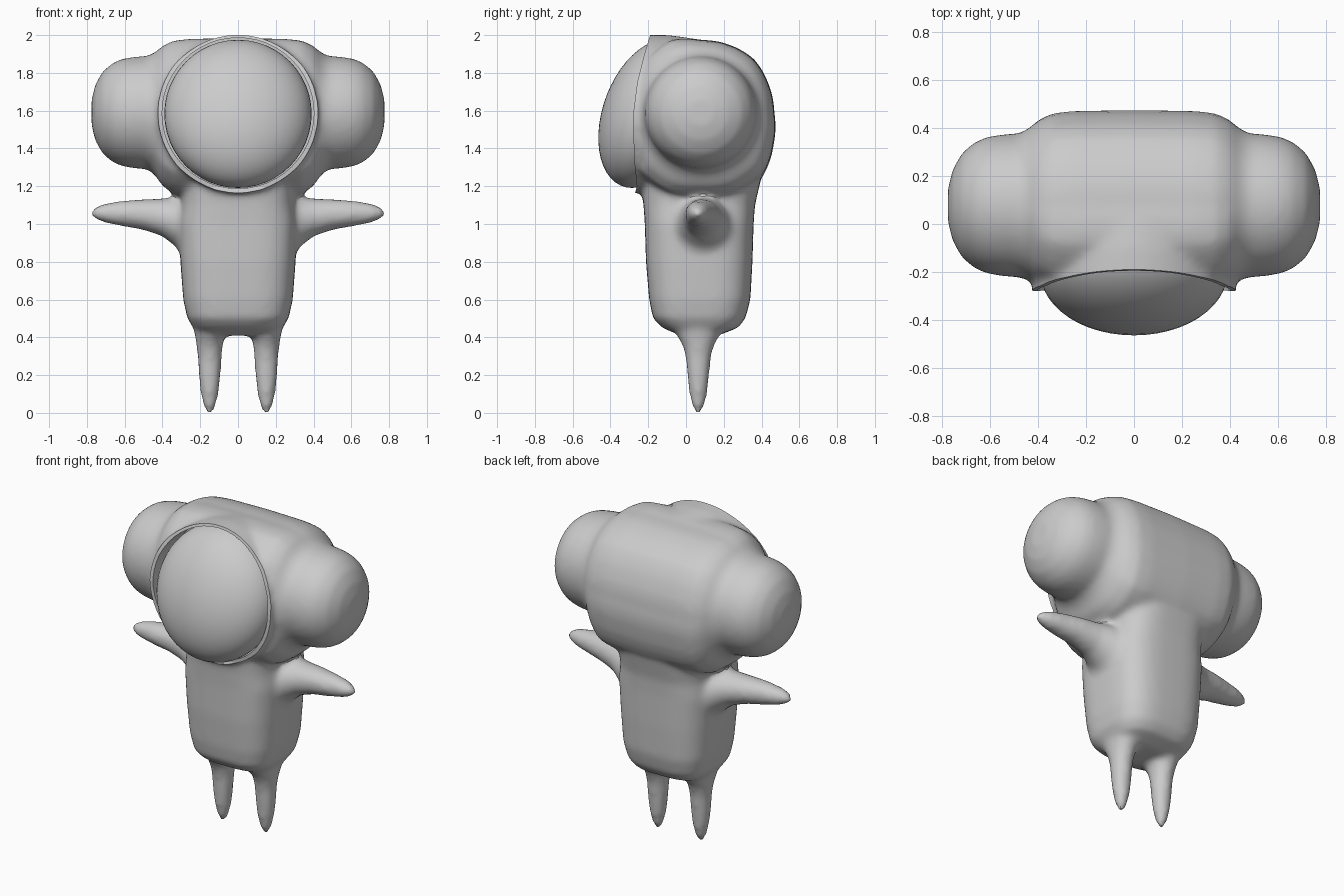
import bpy, bmesh
from math import cos, sin, pi, copysign
from mathutils import Vector

if "Cube" in bpy.data.objects:
    bpy.data.objects.remove(bpy.data.objects["Cube"])

N = 48


def mesh_object(name, bm):
    bmesh.ops.recalc_face_normals(bm, faces=bm.faces)
    me = bpy.data.meshes.new(name)
    bm.to_mesh(me)
    bm.free()
    ob = bpy.data.objects.new(name, me)
    bpy.context.collection.objects.link(ob)
    return ob


def loft(bm, rings):
    """Skin a list of point rings and cap both ends."""
    vs = [[bm.verts.new(p) for p in r] for r in rings]
    n = len(vs[0])
    for a, b in zip(vs, vs[1:]):
        for i in range(n):
            j = (i + 1) % n
            bm.faces.new((a[i], a[j], b[j], b[i]))
    bm.faces.new(vs[0])
    bm.faces.new(vs[-1])


def oval(c, ru, rv, axis, n=2.0):
    """Superellipse ring around c, perpendicular to the axis."""
    pts = []
    for i in range(N):
        a = 2 * pi * i / N
        u = ru * copysign(abs(cos(a)) ** (2 / n), cos(a))
        v = rv * copysign(abs(sin(a)) ** (2 / n), sin(a))
        off = {'x': (0, u, v), 'y': (u, 0, v), 'z': (u, v, 0)}[axis]
        pts.append(Vector(c) + Vector(off))
    return pts


bm = bmesh.new()

# Head with side lobes: side profile in polar radii, blending outward to a circle
profile = [.39, .39, .40, .39, .385, .42, .41, .37,
           .35, .37, .46, .47, .45, .47, .47, .42]


def head_ring(x, t, r):
    pts = []
    for i in range(N):
        k = i * 16 / N
        a, f = int(k), k % 1
        p = profile[a] * (1 - f) + profile[(a + 1) % 16] * f
        q = p * (1 - t) + r * t
        ang = 2 * pi * i / N
        pts.append((x, .078 + q * cos(ang), 1.59 + q * sin(ang)))
    return pts


half = [(.25, .04, .3), (.34, .13, .3), (.40, .42, .3), (.44, .8, .3), (.48, 1, .30),
        (.55, 1, .295), (.61, 1, .285), (.66, 1, .265), (.715, 1, .22), (.755, 1, .15), (.775, 1, .07)]
loft(bm, [head_ring(-x, t, r) for x, t, r in reversed(half)]
     + [head_ring(0, 0, .3)] + [head_ring(*h) for h in half])

# Raised collar around the face
loft(bm, [oval((0, y, 1.584), rx, rz, 'y') for y, rx, rz in
          [(.15, .38, .37), (0, .41, .405), (-.1, .422, .417), (-.4, .425, .419)]])

# Torso
loft(bm, [oval((0, y, z), rx, ry, 'z', 3.2) for z, y, rx, ry in
          [(.41, .07, .17, .10), (.45, .075, .235, .20), (.5, .07, .268, .245), (.6, .073, .29, .268),
           (.8, .07, .305, .282), (1.0, .07, .315, .288), (1.1, .07, .30, .295), (1.25, .08, .30, .32)]])

# Arms and legs
for s in (-1, 1):
    loft(bm, [oval((s * x, y, z), ry, rz, 'x') for x, y, z, ry, rz in
              [(.18, .09, .93, .2, .2), (.27, .09, .97, .17, .17), (.33, .09, 1.01, .135, .13),
               (.40, .085, 1.035, .105, .1), (.5, .08, 1.05, .088, .082), (.6, .07, 1.055, .073, .07),
               (.7, .065, 1.058, .055, .053), (.75, .06, 1.058, .038, .036), (.775, .06, 1.058, .02, .02)]])
    loft(bm, [oval((s * .15, .065, z), rx, ry, 'z') for z, rx, ry in
              [(.5, .095, .14), (.42, .08, .12), (.36, .07, .085), (.3, .064, .068), (.2, .059, .059),
               (.1, .048, .048), (.04, .034, .034), (0, .018, .018)]])
body = mesh_object("body_suit", bm)

# Cutters: sloping front trim of the collar, and the round face opening
bm = bmesh.new()
trim = [(-.19, 2.1), (-.19, 2.0), (-.22, 1.9), (-.258, 1.75), (-.28, 1.58), (-.275, 1.35),
        (-.26, 1.2), (-.3, 1.05), (-.7, 1.05), (-.7, 2.1)]
loft(bm, [[(x, y, z) for y, z in trim] for x in (-.6, .6)])
trim_cutter = mesh_object("trim_cutter", bm)
bm = bmesh.new()
loft(bm, [oval((0, y, 1.587), .402, .399, 'y') for y in (-.6, -.08)])
hole_cutter = mesh_object("hole_cutter", bm)

# Fuse and soften the body, then cut the opening
m = body.modifiers.new("fuse", 'REMESH')
m.mode = 'VOXEL'
m.voxel_size = .018
m = body.modifiers.new("soften", 'SMOOTH')
m.factor = .5
m.iterations = 10
for c in (trim_cutter, hole_cutter):
    c.hide_render = True
    m = body.modifiers.new("cut", 'BOOLEAN')
    m.operation = 'DIFFERENCE'
    m.solver = 'EXACT'
    m.object = c
dg = bpy.context.evaluated_depsgraph_get()
done = bpy.data.meshes.new_from_object(body.evaluated_get(dg))
body.modifiers.clear()
body.data = done
for c in (trim_cutter, hole_cutter):
    bpy.data.objects.remove(c)

# Domed face, leaning forward toward the bottom
bm = bmesh.new()
bmesh.ops.create_uvsphere(bm, u_segments=48, v_segments=24, radius=1)
for v in bm.verts:
    x, y, z = v.co
    v.co = (x * .39, -.2 + y * .25 + z * .39 * .22, 1.583 + z * .392)
face = mesh_object("face_dome", bm)

# Smooth shading
for ob in (body, face):
    bpy.ops.object.select_all(action='DESELECT')
    ob.select_set(True)
    bpy.context.view_layer.objects.active = ob
    bpy.ops.object.shade_smooth_by_angle(angle=.7)
